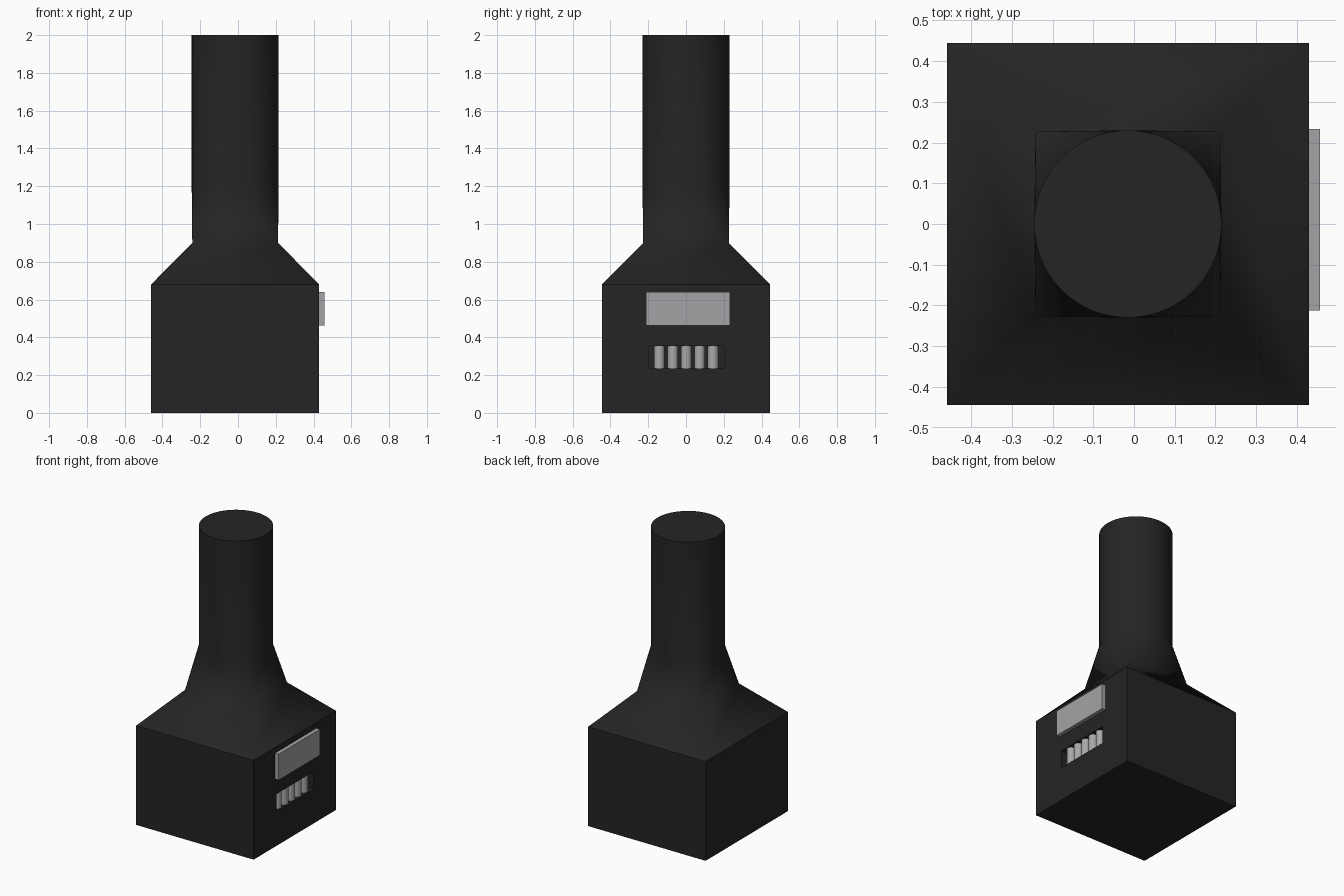
import bpy, bmesh, math

if "Cube" in bpy.data.objects:
    bpy.data.objects.remove(bpy.data.objects["Cube"])

CX = -0.015          # centre of the body in x (the plate sticks out on +x)
FACE = 0.43          # x of the right face
SEG = 64


def material(name, rgb):
    m = bpy.data.materials.new(name)
    m.diffuse_color = (*rgb, 1)
    m.use_nodes = True
    m.node_tree.nodes["Principled BSDF"].inputs["Base Color"].default_value = m.diffuse_color
    return m


black = material("matte black", (0.018, 0.018, 0.018))
grey = material("plate grey", (0.37, 0.37, 0.385))
pin_grey = material("pin grey", (0.40, 0.40, 0.395))


def finish(bm, name, mat):
    bmesh.ops.recalc_face_normals(bm, faces=bm.faces)
    me = bpy.data.meshes.new(name)
    bm.to_mesh(me)
    bm.free()
    me.materials.append(mat)
    ob = bpy.data.objects.new(name, me)
    bpy.context.collection.objects.link(ob)
    return ob


def box(name, lo, hi, mat):
    bm = bmesh.new()
    bmesh.ops.create_cube(bm, size=1)
    for v in bm.verts:
        v.co = [(a + b) / 2 + c * (b - a) for a, b, c in zip(lo, hi, v.co)]
    return finish(bm, name, mat)


# body: square base, sloped shoulder, square-to-round neck, round handle
bm = bmesh.new()


def square(h, z):
    return [bm.verts.new((CX + sx * h, sy * h, z))
            for sx, sy in ((1, 1), (-1, 1), (-1, -1), (1, -1))]


def circle(r, z):
    return [bm.verts.new((CX + r * math.cos(2 * math.pi * i / SEG),
                          r * math.sin(2 * math.pi * i / SEG), z)) for i in range(SEG)]


def bridge(a, b, smooth):
    n = len(a)
    for i in range(n):
        j = (i + 1) % n
        bm.faces.new((a[i], a[j], b[j], b[i])).smooth = smooth


bottom, waist, collar = square(0.445, 0), square(0.445, 0.68), square(0.227, 0.90)
ring, rim = circle(0.23, 1.18), circle(0.23, 2.0)
bm.faces.new(bottom)
bridge(bottom, waist, False)
bridge(waist, collar, True)
quarter = SEG // 4
for k in range(4):                       # corner fans and flat side triangles
    for i in range(k * quarter, (k + 1) * quarter):
        bm.faces.new((collar[k], ring[(i + 1) % SEG], ring[i])).smooth = True
    bm.faces.new((collar[k - 1], collar[k], ring[k * quarter])).smooth = True
bridge(ring, rim, True)
bm.faces.new(rim)
for loop in (waist, rim):                # crisp shoulder line and top rim
    for i, v in enumerate(loop):
        bm.edges.get((v, loop[(i + 1) % len(loop)])).smooth = False
body = finish(bm, "body", black)

# recessed slot in the right face
cutter = box("slot_cutter", (FACE - 0.07, -0.195, 0.235), (FACE + 0.1, 0.205, 0.355), black)
cutter.hide_render = True
cutter.hide_viewport = True
cut = body.modifiers.new("slot", 'BOOLEAN')
cut.operation = 'DIFFERENCE'
cut.object = cutter
cut.solver = 'EXACT'

# display plate above the slot
box("plate", (FACE - 0.005, -0.212, 0.463), (0.457, 0.234, 0.641), grey)

# row of upright pins in the slot
for i in range(5):
    bpy.ops.mesh.primitive_cylinder_add(vertices=24, radius=0.028, depth=0.12,
                                        location=(0.396, 0.001 + (i - 2) * 0.071, 0.295))
    pin = bpy.context.object
    pin.name = f"pin_{i + 1}"
    pin.data.materials.append(pin_grey)
    bpy.ops.object.shade_smooth_by_angle()
